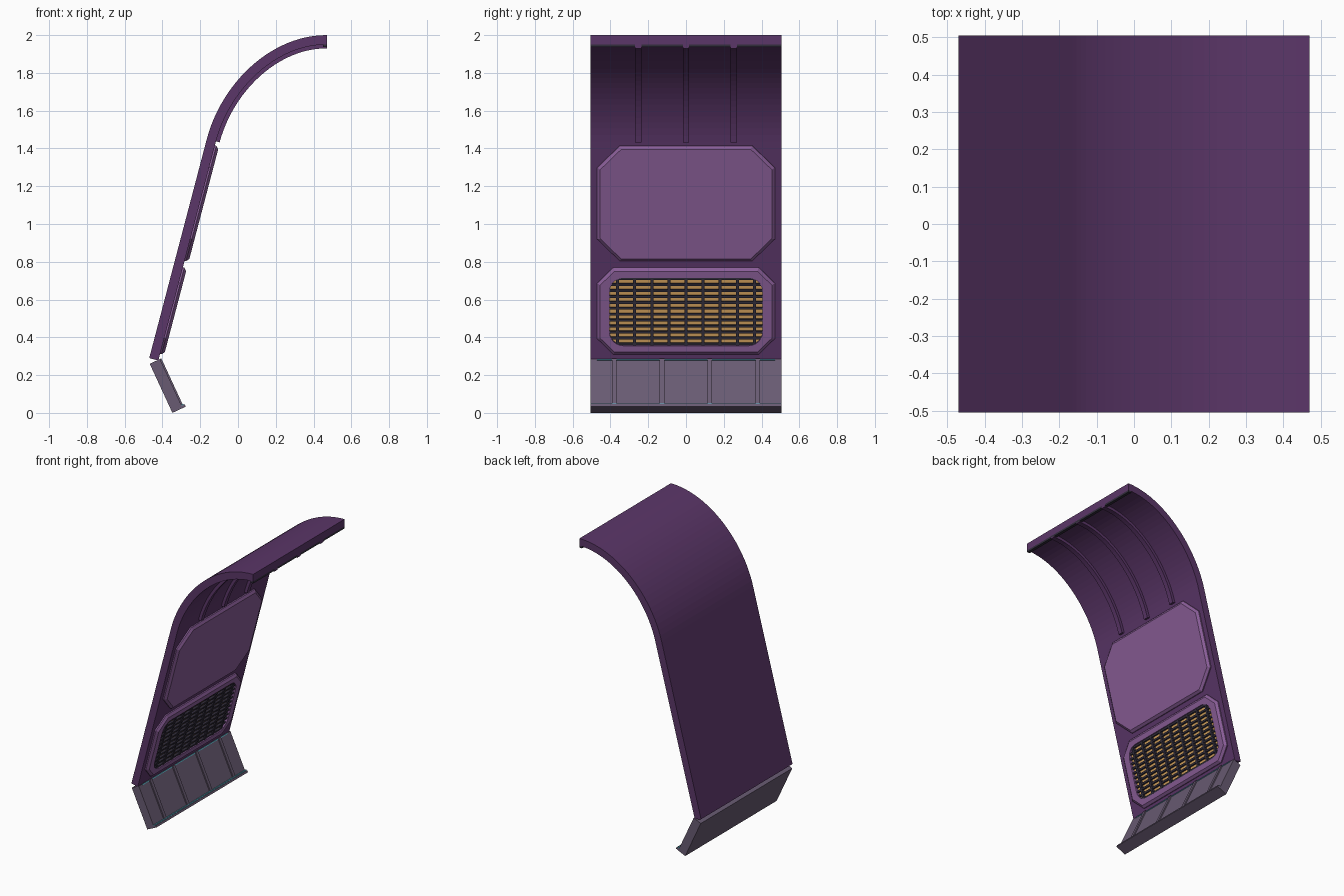
import bpy, bmesh, math
from mathutils import Matrix, Vector

if "Cube" in bpy.data.objects:
    bpy.data.objects.remove(bpy.data.objects["Cube"])


def material(name, rgb):
    m = bpy.data.materials.new(name)
    m.use_nodes = True
    color = (*rgb, 1)
    m.diffuse_color = color
    m.node_tree.nodes["Principled BSDF"].inputs["Base Color"].default_value = color
    return m


PURPLE = material("deep purple", (0.105, 0.037, 0.14))
LILAC = material("light purple", (0.25, 0.11, 0.31))
GREY = material("purple grey", (0.14, 0.105, 0.17))
DARK = material("dark grey", (0.032, 0.027, 0.045))
GOLD = material("gold", (0.66, 0.36, 0.11))
CYAN = material("cyan", (0.11, 0.45, 0.57))

HALF = 0.505    # half the width of the panel
THICK = 0.05    # wall thickness


def loft(name, rings, mat, cap_start=True, cap_end=True):
    """Skin a list of equally long closed rings of points."""
    bm = bmesh.new()
    rows = [[bm.verts.new(p) for p in ring] for ring in rings]
    for a, b in zip(rows, rows[1:]):
        for i in range(len(a)):
            j = (i + 1) % len(a)
            bm.faces.new((a[i], a[j], b[j], b[i]))
    if cap_start:
        bm.faces.new(rows[0][::-1])
    if cap_end:
        bm.faces.new(rows[-1])
    bmesh.ops.recalc_face_normals(bm, faces=bm.faces)
    mesh = bpy.data.meshes.new(name)
    bm.to_mesh(mesh)
    bm.free()
    mesh.materials.append(mat)
    ob = bpy.data.objects.new(name, mesh)
    bpy.context.collection.objects.link(ob)
    return ob


def band(name, path, near, far, y0, y1, mat):
    """Strip along (point, tangent) pairs, between two offsets towards the inside."""
    rings = []
    for p, t in path:
        n = Vector((t.z, 0, -t.x)).normalized()
        rings.append([p + n * d + Vector((0, y, 0))
                      for d, y in ((near, y0), (near, y1), (far, y1), (far, y0))])
    return loft(name, rings, mat)


def surface(origin, up):
    """Matrix whose axes are: across (y), up the surface, out of the surface."""
    u, v = Vector((0, 1, 0)), up.normalized()
    m = Matrix((u, v, u.cross(v))).transposed().to_4x4()
    return Matrix.Translation(origin) @ m


def box(name, frame, u, v, n, mat):
    rings = [[frame @ Vector((a, b, d)) for a, b in
              ((u[0], v[0]), (u[1], v[0]), (u[1], v[1]), (u[0], v[1]))] for d in n]
    return loft(name, rings, mat)


def outline(frame, hw, v0, v1, corner, n, rounded=False, segs=6):
    """Rectangle with chamfered or rounded corners; the same point count for both."""
    mid, hh = (v0 + v1) / 2, (v1 - v0) / 2
    pts = []
    for sx, sy in ((1, 1), (-1, 1), (-1, -1), (1, -1)):
        steps = [i / segs for i in range(segs + 1)]
        for f in (steps if sx == sy else steps[::-1]):
            if rounded:
                a, b = 1 - math.cos(f * math.pi / 2), 1 - math.sin(f * math.pi / 2)
            else:
                a, b = f, 1 - f
            pts.append(frame @ Vector((sx * (hw - corner * a), mid + sy * (hh - corner * b), n)))
    return pts


def raised(frame, hw, v0, v1, corner):
    """Rings of a plate with a bevelled rim."""
    b = 0.016
    return [outline(frame, hw, v0, v1, corner, 0),
            outline(frame, hw, v0, v1, corner, 0.008),
            outline(frame, hw - b, v0 + b, v1 - b, corner - b * 0.6, 0.022)]


# Leaning wall and curved canopy
foot, bend = Vector((-0.47, 0, 0.29)), Vector((-0.165, 0, 1.45))
tip = Vector((0.47, 0, 2))
lean = (bend - foot).normalized()
band("wall_panel", [(foot, lean), (bend, lean)], 0, THICK, -HALF, HALF, PURPLE)

c1, c2 = bend + lean * 0.3, tip - Vector((0.3, 0, 0))
arch, steps = [], 24
for i in range(steps + 1):
    t = i / steps
    s = 1 - t
    p = bend * s**3 + c1 * (3 * s * s * t) + c2 * (3 * s * t * t) + tip * t**3
    d = (c1 - bend) * (s * s) + (c2 - c1) * (2 * s * t) + (tip - c2) * (t * t)
    arch.append((p, d))
band("curved_canopy", arch, 0, THICK, -HALF, HALF, PURPLE)

# Canopy ribs and edge lip
for k, y in enumerate((-0.253, 0, 0.253)):
    band(f"canopy_rib_{k + 1}", arch, THICK - 0.005, THICK + 0.02, y - 0.017, y + 0.017, PURPLE)
band("canopy_edge_lip", [(tip - Vector((0.02, 0, 0)), arch[-1][1]), arch[-1]],
     THICK, THICK + 0.014, -HALF, HALF, DARK)

# Inner plates on the wall
wall = surface(foot + Vector((lean.z, 0, -lean.x)) * THICK, lean)
loft("upper_plate", raised(wall, 0.47, 0.546, 1.177, 0.12), LILAC)

WIN = (0.405, 0.086, 0.458)
frame_rings = raised(wall, 0.47, 0.036, 0.51, 0.085)
frame_rings += [outline(wall, *WIN, 0.075, n, True) for n in (0.022, 0.001)]
loft("grille_frame", frame_rings, LILAC, False, False)

# Grille: gold backing behind a lattice of dark bars
loft("grille_backing", [outline(wall, *WIN, 0.075, n, True) for n in (0, 0.002)], GOLD)
rows, pitch = 12, (WIN[2] - WIN[1]) / 11.5
for i in range(rows):
    v = WIN[1] + pitch * (i + 0.25)
    box(f"grille_slat_{i + 1}", wall, (-WIN[0], WIN[0]), (v - 0.006, v + 0.006), (0.001, 0.016), DARK)
for i in range(-4, 5):
    u = i * 0.0905
    box(f"grille_bar_{i + 5}", wall, (u - 0.008, u + 0.008), WIN[1:], (0.001, 0.018), DARK)

# Skirting slab with ribs, lip and light strips
base = surface(Vector((-0.413, 0, 0.285)), Vector((-0.42, 0, 0.907)))
box("skirting_slab", base, (-HALF, HALF), (-0.286, 0), (-0.06, 0), GREY)
box("skirting_lip", base, (-HALF, HALF), (-0.286, -0.272), (0, 0.018), GREY)
box("lower_light_strip", base, (-HALF, HALF), (-0.272, -0.266), (0, 0.012), CYAN)
box("upper_light_strip", base, (-0.47, 0.47), (-0.007, 0), (0, 0.003), CYAN)
for k in range(4):
    u = -0.38 + k * 0.253
    box(f"skirting_rib_{k + 1}", base, (u - 0.012, u + 0.012), (-0.266, 0), (0, 0.008), GREY)
